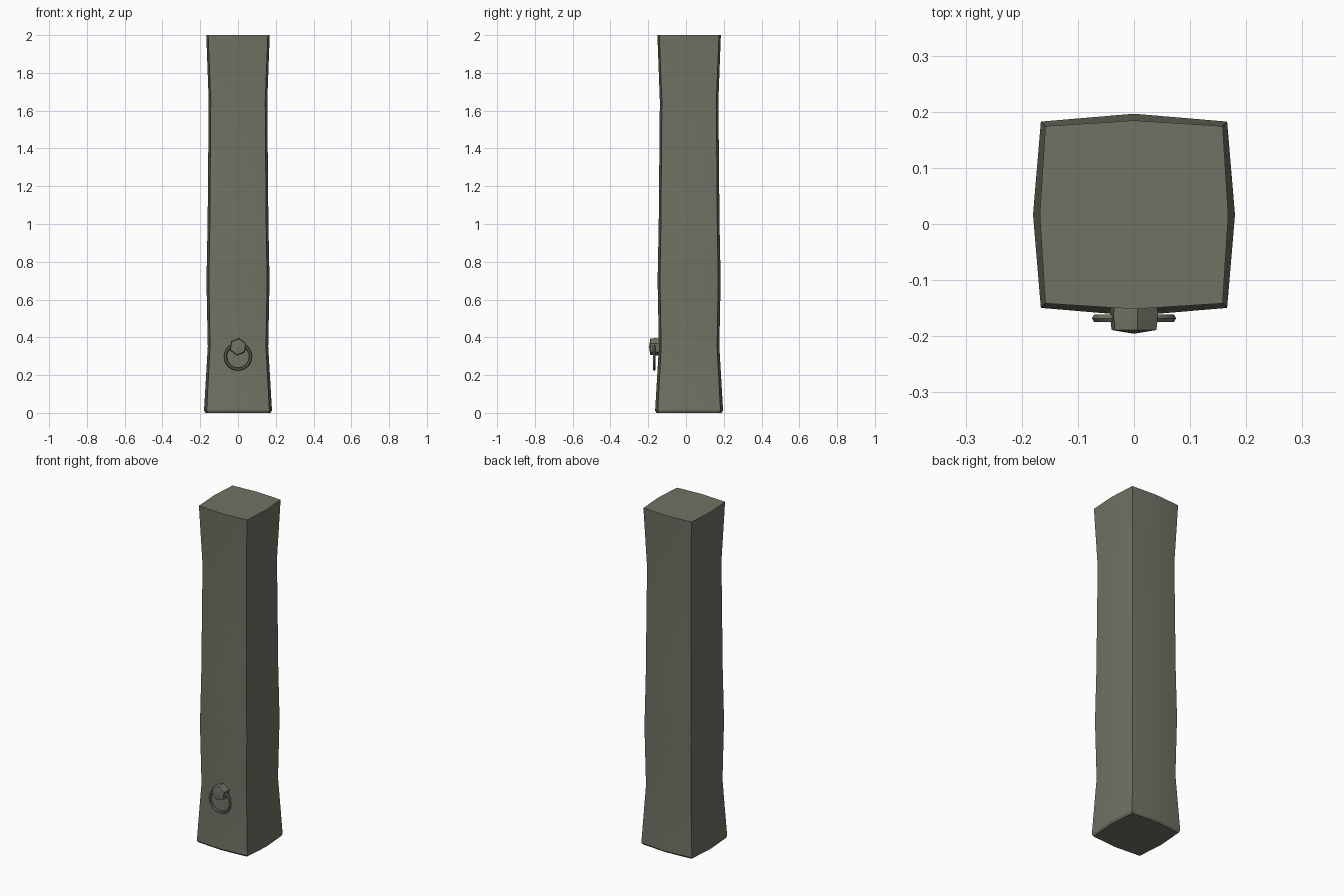
import bpy, bmesh, math
from mathutils import Matrix

if "Cube" in bpy.data.objects:
    bpy.data.objects.remove(bpy.data.objects["Cube"])

stone = bpy.data.materials.new("grey_green_stone")
stone.diffuse_color = (0.165, 0.167, 0.128, 1)
stone.use_nodes = True
stone.node_tree.nodes["Principled BSDF"].inputs["Base Color"].default_value = stone.diffuse_color

CY = 0.0165  # pillar axis in y


def make_object(name, bm, angle=30):
    bmesh.ops.recalc_face_normals(bm, faces=bm.faces)
    me = bpy.data.meshes.new(name)
    bm.to_mesh(me)
    bm.free()
    me.materials.append(stone)
    ob = bpy.data.objects.new(name, me)
    bpy.context.collection.objects.link(ob)
    bpy.ops.object.select_all(action='DESELECT')
    ob.select_set(True)
    bpy.context.view_layer.objects.active = ob
    bpy.ops.object.shade_smooth_by_angle(angle=math.radians(angle))
    return ob


def loft(bm, rings):
    loops = [[bm.verts.new(p) for p in r] for r in rings]
    n = len(loops[0])
    for a, b in zip(loops, loops[1:]):
        for i in range(n):
            j = (i + 1) % n
            bm.faces.new((a[i], a[j], b[j], b[i]))
    bm.faces.new(loops[0])
    bm.faces.new(loops[-1])


# Pillar: square section with slightly bulging sides, (z, side half, corner half)
levels = [(0, 0.172, 0.160), (0.012, 0.180, 0.166), (0.35, 0.160, 0.148),
          (0.70, 0.167, 0.154), (1.0, 0.161, 0.149), (1.65, 0.155, 0.144),
          (2.0, 0.168, 0.158)]
dirs = [(1, 0), (1, 1), (0, 1), (-1, 1), (-1, 0), (-1, -1), (0, -1), (1, -1)]
bm = bmesh.new()
loft(bm, [[((c if dx and dy else m) * dx, CY + (c if dx and dy else m) * dy, z)
           for dx, dy in dirs] for z, m, c in levels])
make_object("pillar", bm)

# Knob holding the ring: hexagonal stud with a slightly domed front
bm = bmesh.new()
rings = []
for y, r in [(-0.135, 0.045), (-0.165, 0.046), (-0.189, 0.043), (-0.195, 0.004)]:
    rings.append([(r * math.sin(a), y, 0.35 + r * math.cos(a))
                  for a in [math.radians(60 * i + 8) for i in range(6)]])
loft(bm, rings)
make_object("ring_stud", bm)

# Hanging ring
bm = bmesh.new()
N, M, R, r = 16, 6, 0.067, 0.008
grid = [[bm.verts.new(((R + r * math.cos(b)) * math.sin(a), -0.168 + r * math.sin(b),
                       0.298 + (R + r * math.cos(b)) * math.cos(a)))
         for b in [2 * math.pi * j / M for j in range(M)]]
        for a in [2 * math.pi * i / N for i in range(N)]]
for i in range(N):
    for j in range(M):
        k, l = (i + 1) % N, (j + 1) % M
        bm.faces.new((grid[i][j], grid[k][j], grid[k][l], grid[i][l]))
make_object("hanging_ring", bm)
